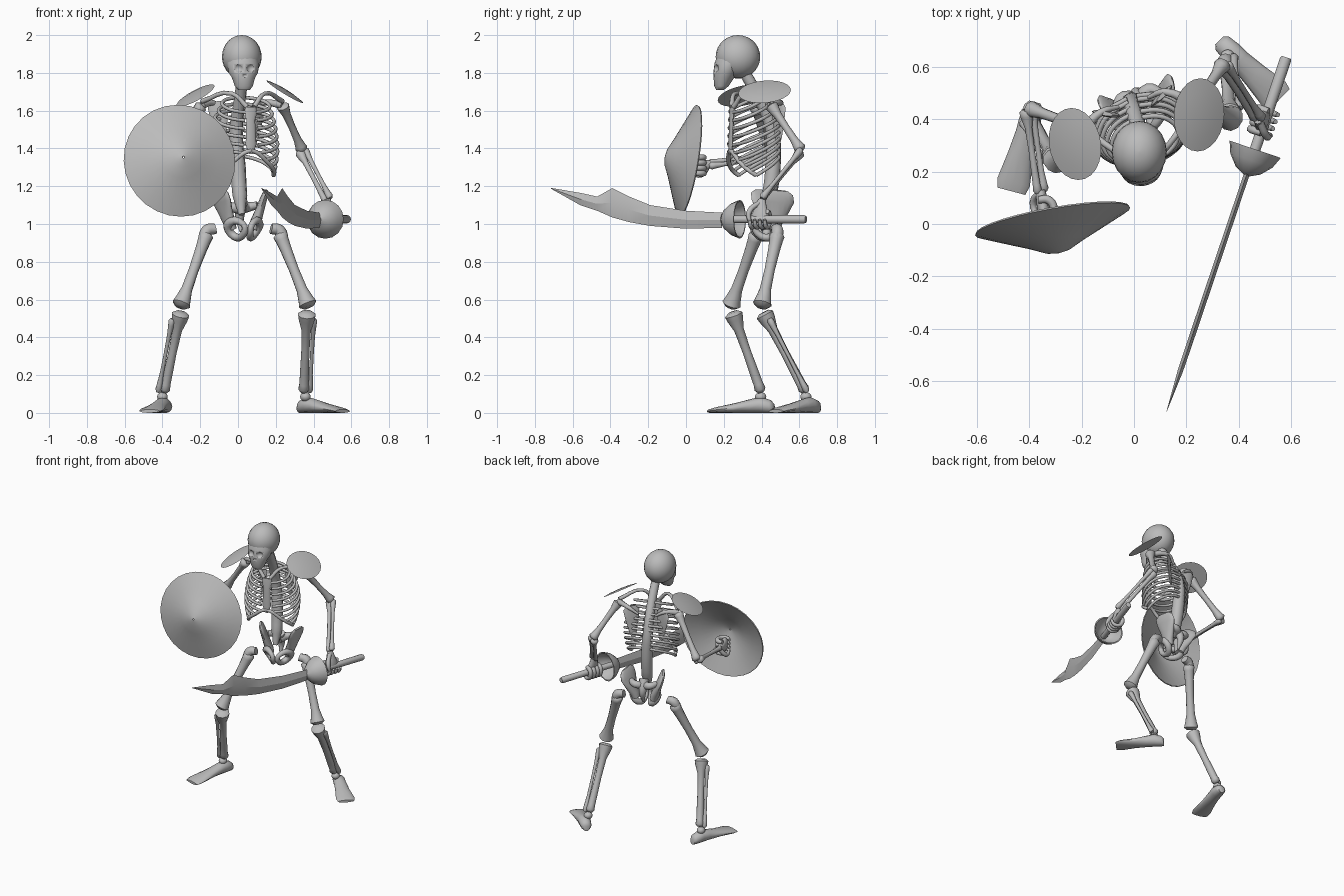
import bpy, bmesh
from math import pi, sin, cos
from mathutils import Vector as V, Matrix

if "Cube" in bpy.data.objects:
    bpy.data.objects.remove(bpy.data.objects["Cube"], do_unlink=True)

GREY = bpy.data.materials.new("bone grey")
GREY.use_nodes = True
GREY.diffuse_color = (0.5, 0.5, 0.5, 1)
GREY.node_tree.nodes["Principled BSDF"].inputs["Base Color"].default_value = (0.5, 0.5, 0.5, 1)
UP = V((0, 0, 1))
SIDES = ((-1, "right"), (1, "left"))


def add(name, mesh, angle=40):
    mesh.materials.clear()
    mesh.materials.append(GREY)
    ob = bpy.data.objects.new(name, mesh)
    bpy.context.collection.objects.link(ob)
    bpy.ops.object.select_all(action="DESELECT")
    ob.select_set(True)
    bpy.context.view_layer.objects.active = ob
    bpy.ops.object.shade_smooth_by_angle(angle=angle * pi / 180)
    return ob


def frame(origin, axis, up):
    z = V(axis).normalized()
    y = V(up) - z * z.dot(V(up))
    y.normalize()
    m = Matrix((y.cross(z), y, z)).transposed().to_4x4()
    m.translation = V(origin)
    return m


def loft(name, m, sections, n=12, capped=True, angle=40):
    """Skin elliptical rings (t, centre_y, radius_x, radius_y) along the frame's z axis."""
    bm = bmesh.new()
    rings = [[bm.verts.new(m @ V((rx * cos(2 * pi * k / n), cy + ry * sin(2 * pi * k / n), t)))
              for k in range(n)] for t, cy, rx, ry in sections]
    pairs = list(zip(rings, rings[1:])) + ([] if capped else [(rings[-1], rings[0])])
    for a, b in pairs:
        for k in range(n):
            bm.faces.new((a[k], a[k - 1], b[k - 1], b[k]))
    if capped:
        bm.faces.new(rings[0])
        bm.faces.new(rings[-1])
    bmesh.ops.recalc_face_normals(bm, faces=bm.faces)
    mesh = bpy.data.meshes.new(name)
    bm.to_mesh(mesh)
    bm.free()
    return add(name, mesh, angle)


def tube(name, pts, radii, closed=False):
    cu = bpy.data.curves.new(name, "CURVE")
    cu.dimensions = "3D"
    cu.bevel_depth, cu.bevel_resolution, cu.resolution_u = 1, 2, 4
    cu.use_fill_caps = True
    sp = cu.splines.new("BEZIER")
    sp.bezier_points.add(len(pts) - 1)
    sp.use_cyclic_u = closed
    for i, (bp, p) in enumerate(zip(sp.bezier_points, pts)):
        bp.co = p
        bp.handle_left_type = bp.handle_right_type = "AUTO"
        bp.radius = radii[i] if isinstance(radii, (list, tuple)) else radii
    tmp = bpy.data.objects.new(name, cu)
    bpy.context.collection.objects.link(tmp)
    mesh = bpy.data.meshes.new_from_object(tmp.evaluated_get(bpy.context.evaluated_depsgraph_get()))
    bpy.data.objects.remove(tmp)
    mesh.name = name
    return add(name, mesh, 60)


def bone(name, a, b, shaft, end_a, end_b):
    """Long bone with knobbly ends."""
    d = V(b) - V(a)
    prof = ((0, end_a * .6), (.03, end_a), (.09, end_a * .9), (.22, shaft * 1.05), (.5, shaft * .9),
            (.76, shaft), (.9, end_b * .85), (.96, end_b), (1, end_b * .6))
    up = (1, 0, 0) if abs(d.normalized().x) < .9 else UP
    return loft(name, frame(a, d, up), [(t * d.length, 0, r, r) for t, r in prof], 10, angle=60)


def ball(name, co, radii):
    prof = [(-cos(pi * (i + .15) / 14.3), sin(pi * (i + .15) / 14.3)) for i in range(15)]
    return loft(name, frame(co, UP, (0, 1, 0)),
                [(c * radii[2], 0, s * radii[0], s * radii[1]) for c, s in prof], 20, angle=60)


# Torso directions: the body is turned slightly to its left
FWD, LAT = V((.3, -.95, 0)), V((.95, .3, 0))


def body(lat, fwd, z, base=(.03, .36, 0)):
    return V(base) + LAT * lat + FWD * fwd + UP * z


# Skull
ball("cranium", (.02, .275, 1.885), (.105, .118, .115))
hd = frame((.02, .275, 0), UP, (.12, -.99, 0))
face = loft("face_and_jaw", hd, [(1.71, .095, .032, .02), (1.73, .088, .048, .038), (1.775, .075, .062, .055),
            (1.80, .068, .078, .063), (1.85, .05, .086, .075), (1.89, .03, .08, .08)], 24, angle=60)
cutters = [ball("socket_cutter", hd @ V((x, y, z)), (r, r, r * .85))
           for x, y, z, r in ((-.038, .137, 1.825, .03), (.038, .137, 1.825, .03), (0, .137, 1.785, .013))]
for c in cutters:
    mod = face.modifiers.new("socket", "BOOLEAN")
    mod.operation, mod.object = "DIFFERENCE", c
face.data = bpy.data.meshes.new_from_object(face.evaluated_get(bpy.context.evaluated_depsgraph_get()))
face.modifiers.clear()
for c in cutters:
    bpy.data.objects.remove(c)

# Spine and breastbone
tube("spine", [(.03, .30, 1.82), (.01, .39, 1.66), (-.01, .455, 1.5), (0, .46, 1.3), (.01, .44, 1.15),
               (.02, .41, 1.05)], [.03, .032, .036, .042, .04, .018])
loft("breastbone", frame(body(0, .122, 1.62), body(0, .132, 1.36) - body(0, .122, 1.62), FWD),
     [(0, 0, .03, .008), (.03, 0, .036, .01), (.07, 0, .024, .01), (.2, 0, .03, .01), (.25, 0, .012, .006)])

# Ribs, and the cartilage arch joining the lower rib ends
for s, side in SIDES:
    arch = [body(0, .13, 1.39)]
    for i in range(10):
        u = i / 9
        k = min(1, u / .4)
        depth, width = .085 + .045 * k, .105 + .08 * sin(pi * (.1 + .65 * u))
        end = pi * (.93 - .085 * max(0, i - 5))
        pts = []
        for j in range(7):
            p = .1 + (end - .1) * j / 6
            pts.append(body(s * width * sin(p), .04 * (1 - k) - depth * cos(p),
                            1.67 - .31 * u - (.08 + .08 * u) * (1 - cos(p)) / 2))
        tube(f"{side}_rib_{i + 1}", pts, .0095)
        if i > 4:
            arch.append(pts[-1])
    tube(f"{side}_rib_cartilage", arch, .012)

# Shoulder blades, collarbones and pelvis
HIP = (.03, .43, 0)
for s, side in SIDES:
    shoulder = V((.235, .45, 1.63)) if s > 0 else V((-.19, .365, 1.63))
    loft(f"{side}_shoulder_blade", frame(body(s * .115, -.1, 1.65), (-.1 * s, 0, -1), FWD + LAT * s * .5),
         [(0, 0, .03, .008), (.03, 0, .055, .012), (.1, 0, .045, .01), (.18, 0, .028, .008), (.24, 0, .008, .005)])
    tube(f"{side}_shoulder_ridge", [body(s * .06, -.11, 1.6), body(s * .13, -.11, 1.64), shoulder],
         [.008, .014, .022])
    tube(f"{side}_collarbone", [body(s * .02, .12, 1.62), body(s * .09, .08, 1.69), shoulder + UP * .02],
         [.014, .011, .014])
    top = body(s * .13, -.02, 1.17, HIP)
    root = body(s * .06, -.02, .97, HIP)
    loft(f"{side}_hip_wing", frame(root, top - root, FWD + LAT * s * -.3),
         [(0, 0, .025, .03), (.04, 0, .03, .04), (.1, -.005, .024, .062), (.16, -.005, .02, .085),
          (.2, 0, .016, .08), (.22, 0, .008, .05)], 16, angle=60)
    tube(f"{side}_sitting_bone", [body(s * .085, 0, 1.0, HIP), body(s * .025, .07, 1.0, HIP),
         body(s * .018, .06, .95, HIP), body(s * .05, -.01, .935, HIP)], [.026, .016, .018, .022], True)
    tube(f"{side}_sacral_joint", [body(0, -.03, 1.08, HIP), body(s * .05, -.07, 1.09, HIP),
                                  body(s * .09, -.04, 1.1, HIP)], [.03, .026, .02])
tube("tailbone", [body(0, -.03, 1.12, HIP), body(0, -.07, 1.04, HIP), body(0, -.05, .96, HIP)], [.035, .026, .008])


# Arms
def arm(side, shoulder, elbow, wrist):
    shoulder, elbow, wrist = V(shoulder), V(elbow), V(wrist)
    bone(f"{side}_upper_arm", shoulder, elbow, .021, .034, .033)
    off = (wrist - elbow).cross(elbow - shoulder).normalized() * .015
    bone(f"{side}_forearm_outer", elbow - off, wrist - off, .014, .028, .018)
    bone(f"{side}_forearm_inner", elbow + off, wrist + off, .012, .02, .02)


def fist(side, centre, axis, wrist):
    centre, wrist = V(centre), V(wrist)
    m = frame(centre, axis, wrist - centre)
    for k in range(4):
        t = -.042 + .028 * k
        tube(f"{side}_finger_{k + 1}", [m @ V((.04 * cos(a), .042 * sin(a), t)) for a in
             [pi * (.6 - .3 * j) for j in range(6)]], [.014, .016, .015, .014, .012, .009])
    loft(f"{side}_palm", frame(wrist, centre - wrist, axis),
         [(-.01, 0, .018, .02), (.03, 0, .022, .032), (.07, 0, .024, .05), (.1, 0, .018, .05)], 10, angle=60)
    tube(f"{side}_thumb", [wrist, m @ V((-.035, .03, -.05)), m @ V((-.03, -.03, -.04))], [.014, .015, .009])


GRIP = V((.32, .947, 0))
arm("left", (.235, .45, 1.63), (.34, .61, 1.39), (.475, .40, 1.13))
fist("left", (.497, .389, 1.025), GRIP, (.475, .40, 1.12))
arm("right", (-.19, .365, 1.63), (-.40, .44, 1.36), (-.355, .12, 1.315))
fist("right", (-.345, .055, 1.31), UP, (-.355, .12, 1.315))


# Legs and feet
def leg(side, head, hip, knee, ankle, heel, toe):
    head, hip, knee, ankle = V(head), V(hip), V(knee), V(ankle)
    tube(f"{side}_thigh_head", [head, hip + UP * .015, hip.lerp(knee, .12)], [.028, .032, .03])
    bone(f"{side}_thigh", hip, knee, .03, .04, .05)
    shin = knee.lerp(ankle, .06)
    off = LAT * (.024 if side == "left" else -.024)
    bone(f"{side}_shin", shin - off * .4, ankle - off * .4, .025, .048, .03)
    bone(f"{side}_outer_shin", shin.lerp(ankle, .08) + off * 1.3, ankle + off, .011, .018, .018)
    ball(f"{side}_ankle", ankle - UP * .025, (.028, .03, .025))
    d = V(toe) - V(heel)
    loft(f"{side}_foot", frame(heel, d, UP),
         [(d.length * t, z, w, z) for t, z, w in ((0, .025, .022), (.05, .034, .036), (.2, .042, .042),
          (.35, .037, .042), (.6, .026, .05), (.9, .015, .064), (1, .009, .055))], 12, angle=50)


leg("left", (.175, .475, .975), (.22, .485, .95), (.375, .40, .56), (.357, .635, .11), (.325, .70, 0), (.555, .475, 0))
leg("right", (-.12, .385, .975), (-.165, .375, .95), (-.305, .235, .56), (-.40, .395, .11),
    (-.378, .465, 0), (-.468, .125, 0))

# Shoulder plates
for name, co, n in (("right_shoulder_plate", (-.225, .305, 1.68), (-.47, -.2, .87)),
                    ("left_shoulder_plate", (.248, .416, 1.70), (.52, -.08, .85))):
    loft(name, frame(co, n, (0, 1, 0)), [(0, 0, .113, .14), (.007, 0, .07, .086), (.01, 0, .02, .025)], 24)

# Round shield, a thin hollow dish with a central boss
loft("shield", frame((-.31, .01, 1.335), (.18, -1, .165), UP),
     [(t, 0, r, r) for t, r in ((0, .3), (.045, .2), (.085, .11), (.115, .05), (.125, .005),
                                (.117, .005), (.107, .05), (.077, .11), (.037, .2), (-.006, .297))], 28, False)

# Sword: handle, hand guard and curved blade
HILT = (.43, .19, 1.025)
loft("sword_handle", frame(HILT, GRIP, UP), [(0, 0, .02, .02), (.46, 0, .022, .022), (.47, 0, .018, .018)])
loft("hand_guard", frame(HILT, GRIP, UP),
     [(t, 0, r, r) for t, r in ((.1, .103), (.055, .085), (.015, .05), (-.005, .012),
                                (.008, .012), (.025, .045), (.06, .078), (.1, .095))], 16, False)
edges = ((.19, 1.06, .98), (0, 1.07, .975), (-.19, 1.10, .99), (-.3, 1.145, 1.01), (-.39, 1.19, 1.035),
         (-.47, 1.145, 1.07), (-.56, 1.165, 1.10), (-.715, 1.191, 1.187))
loft("sword_blade", frame(HILT, -GRIP, UP),
     [((.19 - y) / .947, (a + b) / 2 - HILT[2], .011 * min(1, (a - b) / .07), (a - b) / 2) for y, a, b in edges],
     4, angle=20)
